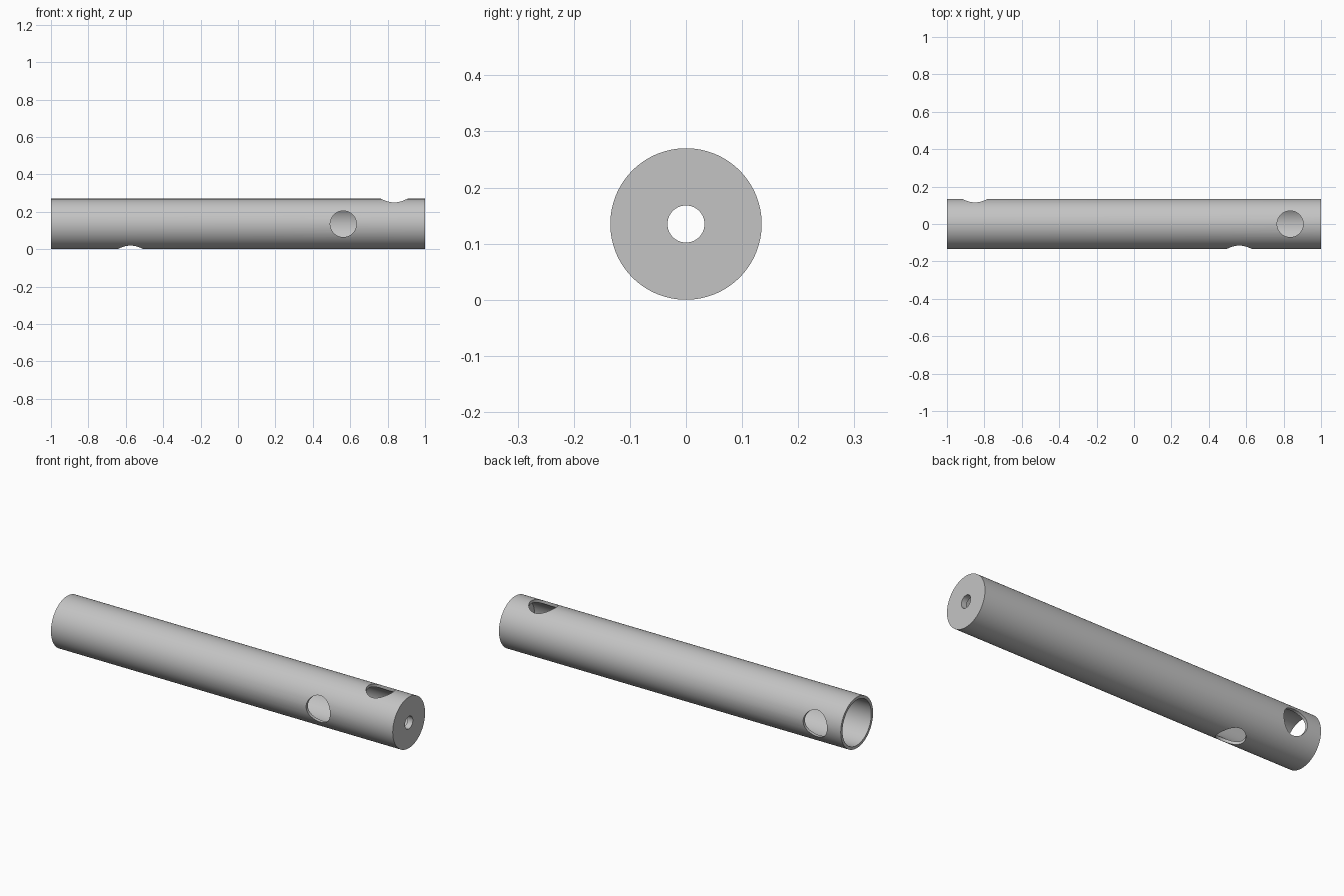
import bpy, bmesh, math
from mathutils import Matrix, Vector

cube = bpy.data.objects.get("Cube")
if cube:
    bpy.data.objects.remove(cube, do_unlink=True)

R, INNER, BORE = 0.135, 0.12, 0.033   # outer wall, inner wall, end bore
CAP = 0.03                            # thickness of the closed end
HOLE = 0.07                           # side hole radius

grey = bpy.data.materials.new("light_grey")
grey.use_nodes = True
color = (0.55, 0.55, 0.55, 1)
grey.diffuse_color = color
grey.node_tree.nodes["Principled BSDF"].inputs["Base Color"].default_value = color


def link_mesh(name, bm):
    mesh = bpy.data.meshes.new(name)
    bm.to_mesh(mesh)
    bm.free()
    mesh.materials.append(grey)
    obj = bpy.data.objects.new(name, mesh)
    bpy.context.collection.objects.link(obj)
    return obj


# Tube: closed wall profile turned around the x axis
profile = [(-1, R), (1, R), (1, BORE), (1 - CAP, BORE), (1 - CAP, INNER), (-1, INNER)]
bm = bmesh.new()
verts = [bm.verts.new((x, 0, r)) for x, r in profile]
edges = [bm.edges.new((verts[i - 1], verts[i])) for i in range(len(verts))]
bmesh.ops.spin(bm, geom=verts + edges, cent=(0, 0, 0), axis=(1, 0, 0),
               angle=math.tau, steps=128, use_merge=True)
bmesh.ops.remove_doubles(bm, verts=bm.verts, dist=1e-5)
bmesh.ops.recalc_face_normals(bm, faces=bm.faces)
bmesh.ops.translate(bm, verts=bm.verts, vec=(0, 0, R))
tube = link_mesh("tube", bm)

# Side holes: one through each of the front, top, back and bottom walls
holes = {"front": (0.563, (0, -1, 0)), "top": (0.835, (0, 0, 1)),
         "back": (-0.85, (0, 1, 0)), "bottom": (-0.575, (0, 0, -1))}
cutters = []
for side, (x, direction) in holes.items():
    d = Vector(direction)
    bm = bmesh.new()
    place = (Matrix.Translation(Vector((x, 0, R)) + d * 0.12)
             @ d.to_track_quat("Z", "Y").to_matrix().to_4x4())
    bmesh.ops.create_cone(bm, cap_ends=True, segments=64, radius1=HOLE,
                          radius2=HOLE, depth=0.2, matrix=place)
    cutter = link_mesh(side + "_hole_cutter", bm)
    cutter.hide_render = True
    cutters.append(cutter)
    cut = tube.modifiers.new(side + "_hole", "BOOLEAN")
    cut.operation, cut.solver, cut.object = "DIFFERENCE", "EXACT", cutter

# Apply the cuts, then smooth the round walls and keep the rims sharp
bpy.ops.object.select_all(action="DESELECT")
tube.select_set(True)
bpy.context.view_layer.objects.active = tube
for name in [m.name for m in tube.modifiers]:
    bpy.ops.object.modifier_apply(modifier=name)
for cutter in cutters:
    bpy.data.objects.remove(cutter, do_unlink=True)
bpy.ops.object.shade_smooth_by_angle(angle=math.radians(30))
